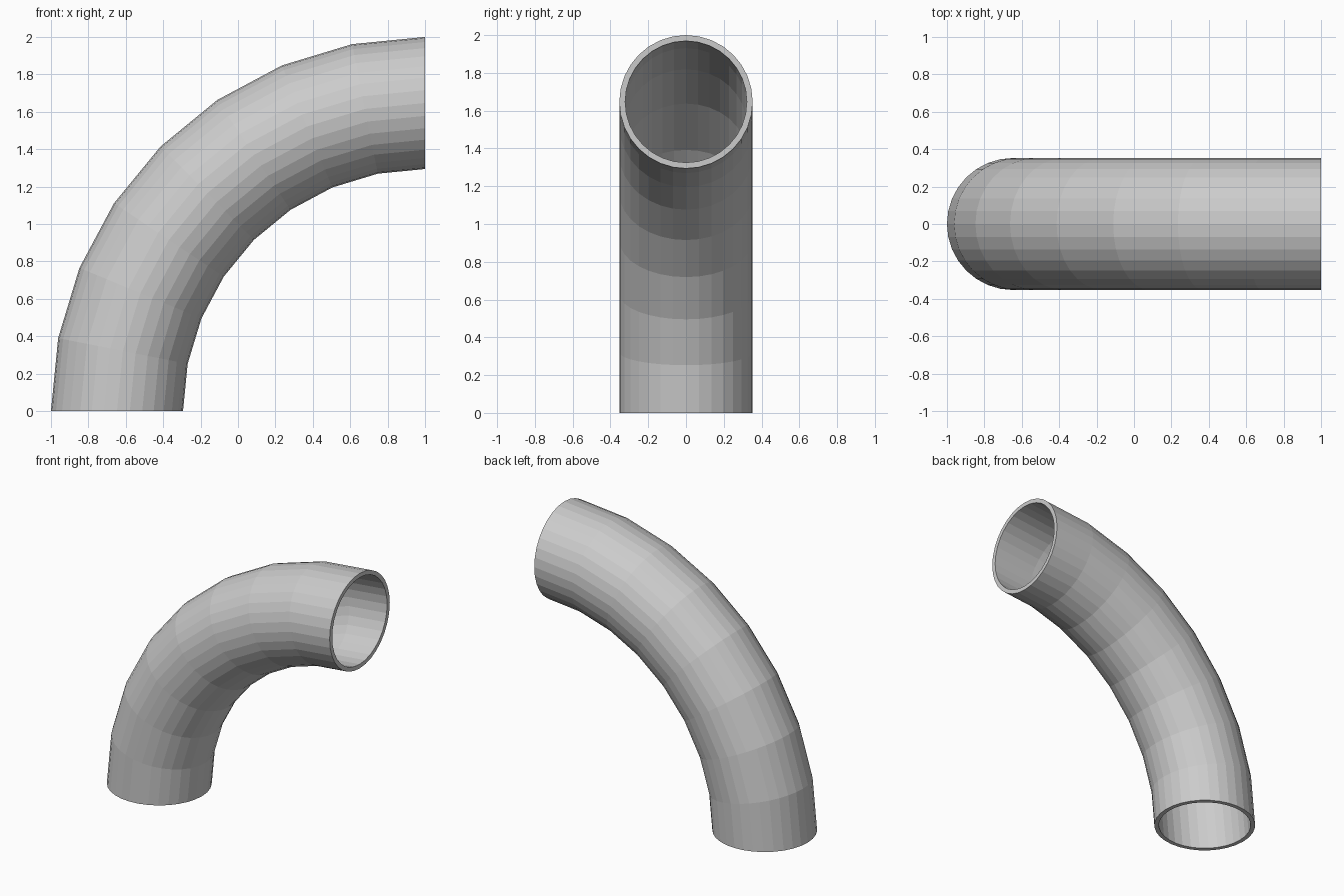
import bpy, bmesh
from math import sin, cos, pi

if "Cube" in bpy.data.objects:
    bpy.data.objects.remove(bpy.data.objects["Cube"])

SIDES, STEPS = 32, 8
BEND_R, OUTER_R, INNER_R = 1.647, 0.353, 0.322


def tube_rings(bm, radius):
    """Circles swept through a quarter turn about the point (1, 0, 0)."""
    rings = []
    for i in range(STEPS + 1):
        a = pi / 2 * i / STEPS
        ring = []
        for j in range(SIDES):
            t = 2 * pi * j / SIDES
            r = BEND_R + radius * cos(t)
            ring.append(bm.verts.new((1 - r * cos(a), radius * sin(t), r * sin(a))))
        rings.append(ring)
    return rings


def join(bm, a, b):
    for j in range(SIDES):
        k = (j + 1) % SIDES
        bm.faces.new((a[j], a[k], b[k], b[j]))


bm = bmesh.new()
outer = tube_rings(bm, OUTER_R)
inner = tube_rings(bm, INNER_R)

# Outer and inner walls
for rings in (outer, inner):
    for a, b in zip(rings, rings[1:]):
        join(bm, a, b)

# Flat rims at both open ends
for end in (0, -1):
    join(bm, outer[end], inner[end])

bmesh.ops.recalc_face_normals(bm, faces=bm.faces)
mesh = bpy.data.meshes.new("pipe_elbow")
bm.to_mesh(mesh)
bm.free()
bpy.context.collection.objects.link(bpy.data.objects.new("pipe_elbow", mesh))
